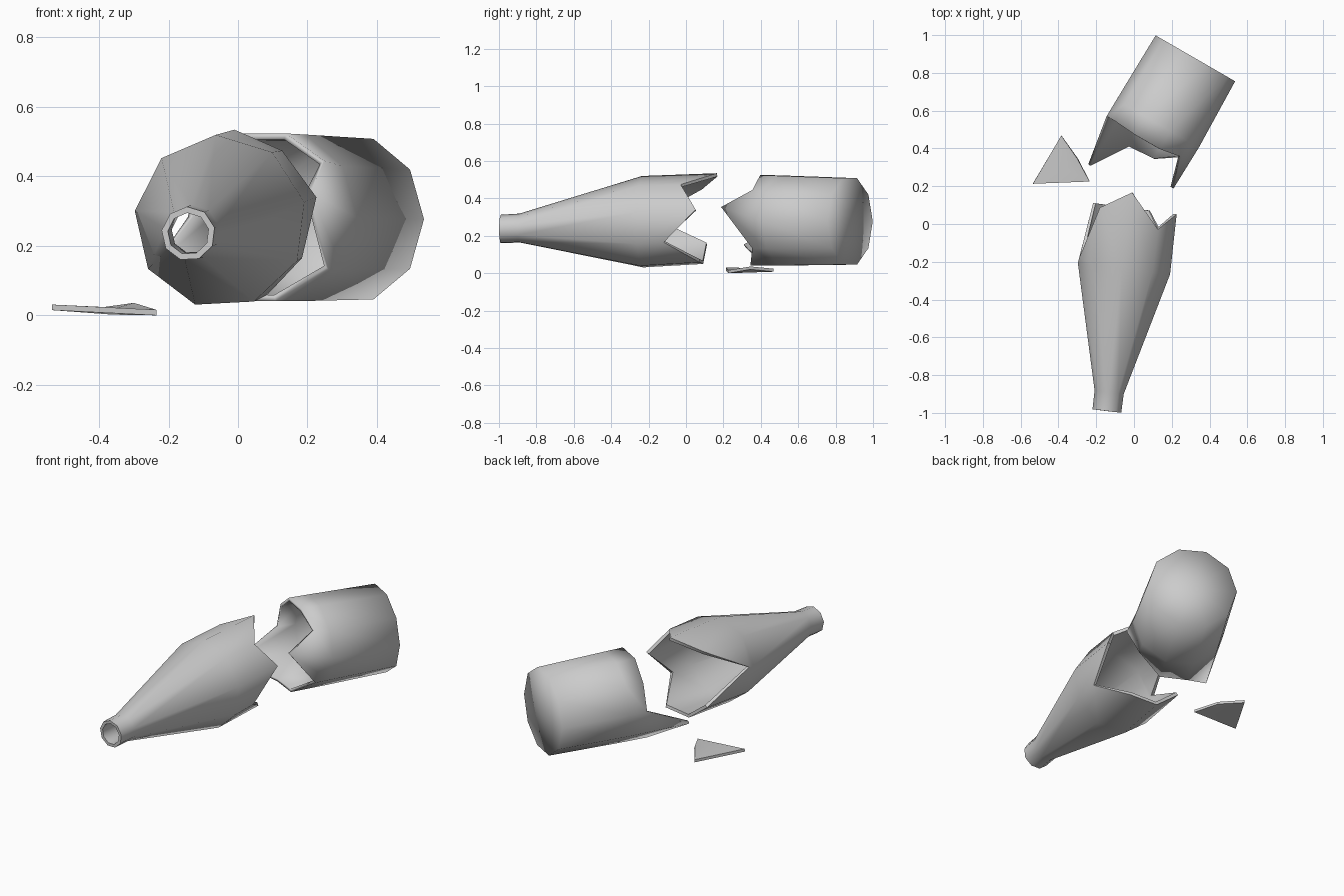
import bpy, bmesh
from math import radians, cos, sin
from mathutils import Vector

if "Cube" in bpy.data.objects:
    bpy.data.objects.remove(bpy.data.objects["Cube"])

UP = Vector((0, 0, 1))


def finish(name, bm, thickness, smooth_angle):
    mesh = bpy.data.meshes.new(name)
    bm.to_mesh(mesh)
    bm.free()
    obj = bpy.data.objects.new(name, mesh)
    bpy.context.collection.objects.link(obj)
    for o in bpy.context.selected_objects:
        o.select_set(False)
    bpy.context.view_layer.objects.active = obj
    obj.select_set(True)
    mod = obj.modifiers.new("glass_thickness", 'SOLIDIFY')
    mod.thickness = thickness
    mod.offset = -1
    bpy.ops.object.modifier_apply(modifier=mod.name)
    bpy.ops.object.shade_smooth_by_angle(angle=radians(smooth_angle))
    return obj


def broken_tube(name, origin, axis, rings, rim_radius, rim, capped, smooth_angle):
    """Tube of (distance, radius) rings ending in a jagged rim of (angle, distance)."""
    origin, axis = Vector(origin), Vector(axis).normalized()
    flat = Vector((axis.x, axis.y, 0)).normalized()
    side = Vector((abs(flat.y), -flat.x * (1 if flat.y > 0 else -1), 0))
    bm = bmesh.new()

    def point(angle, dist, r):
        a = radians(angle)
        return bm.verts.new(origin + axis * dist + side * (r * cos(a)) + UP * (r * sin(a)))

    n = len(rim)
    start = rim[0][2]
    loops = [[point(start + 360 / n * i, d, r) for i in range(n)] for d, r in rings]
    loops.append([point(a, d, rim_radius) for a, d, _ in rim])
    for lo, hi in zip(loops, loops[1:]):
        for i in range(n):
            j = (i + 1) % n
            bm.faces.new((lo[i], lo[j], hi[j], hi[i]))
    if capped:
        c = bm.verts.new(origin)
        for i in range(n):
            bm.faces.new((c, loops[0][i], loops[0][(i + 1) % n]))
    # make every face point outwards
    bmesh.ops.recalc_face_normals(bm, faces=bm.faces[:])
    bm.faces.ensure_lookup_table()
    f = bm.faces[0]
    d = f.calc_center_median() - origin
    if f.normal.dot(d - axis * d.dot(axis)) < 0:
        bmesh.ops.reverse_faces(bm, faces=bm.faces[:])
    return finish(name, bm, 0.018, smooth_angle)


# neck and shoulder half, nine sided; rim is angle -> y of the broken edge
neck_rim = [(13, 0.05), (52, -0.03), (92, 0.165), (133, 0.085), (173, -0.18),
            (213, 0.11), (253, 0.09), (293, 0.07), (333, -0.12)]
rim = [(a, (y + 0.99 + 0.121 * 0.245 * cos(radians(a))) / 0.99, 13) for a, y in neck_rim]
broken_tube("bottle_neck", (-0.143, -0.99, 0.235), (0.121, 0.99, 0.046),
            [(0, 0.078), (0.1, 0.079), (0.76, 0.25)], 0.246, rim, False, 60)

# base half, ten sided, closed at the far end
base_rim = [(16, 0.655), (40, 0.49), (72, 0.51), (108, 0.51), (144, 0.50),
            (180, 0.50), (214, 0.77), (252, 0.58), (288, 0.57), (324, 0.485)]
rim = [(a, s, 0) for a, s in base_rim]
broken_tube("bottle_base", (0.325, 0.877, 0.277), (-0.5, -0.866, 0.01),
            [(0, 0.243), (0.4, 0.252)], 0.254, rim, True, 100)

# loose curved splinter lying on the ground
bm = bmesh.new()
corners = [bm.verts.new(p) for p in
           ((-0.535, 0.213, 0.031), (-0.235, 0.225, 0.016), (-0.385, 0.468, 0.024))]
middle = bm.verts.new((-0.36, 0.29, 0.018))
ridge = bm.verts.new((-0.30, 0.345, 0.036))
outline = [corners[0], corners[1], ridge, corners[2]]
for i in range(4):
    bm.faces.new((outline[i], outline[(i + 1) % 4], middle))
bm.normal_update()
finish("glass_splinter", bm, 0.016, 60)
